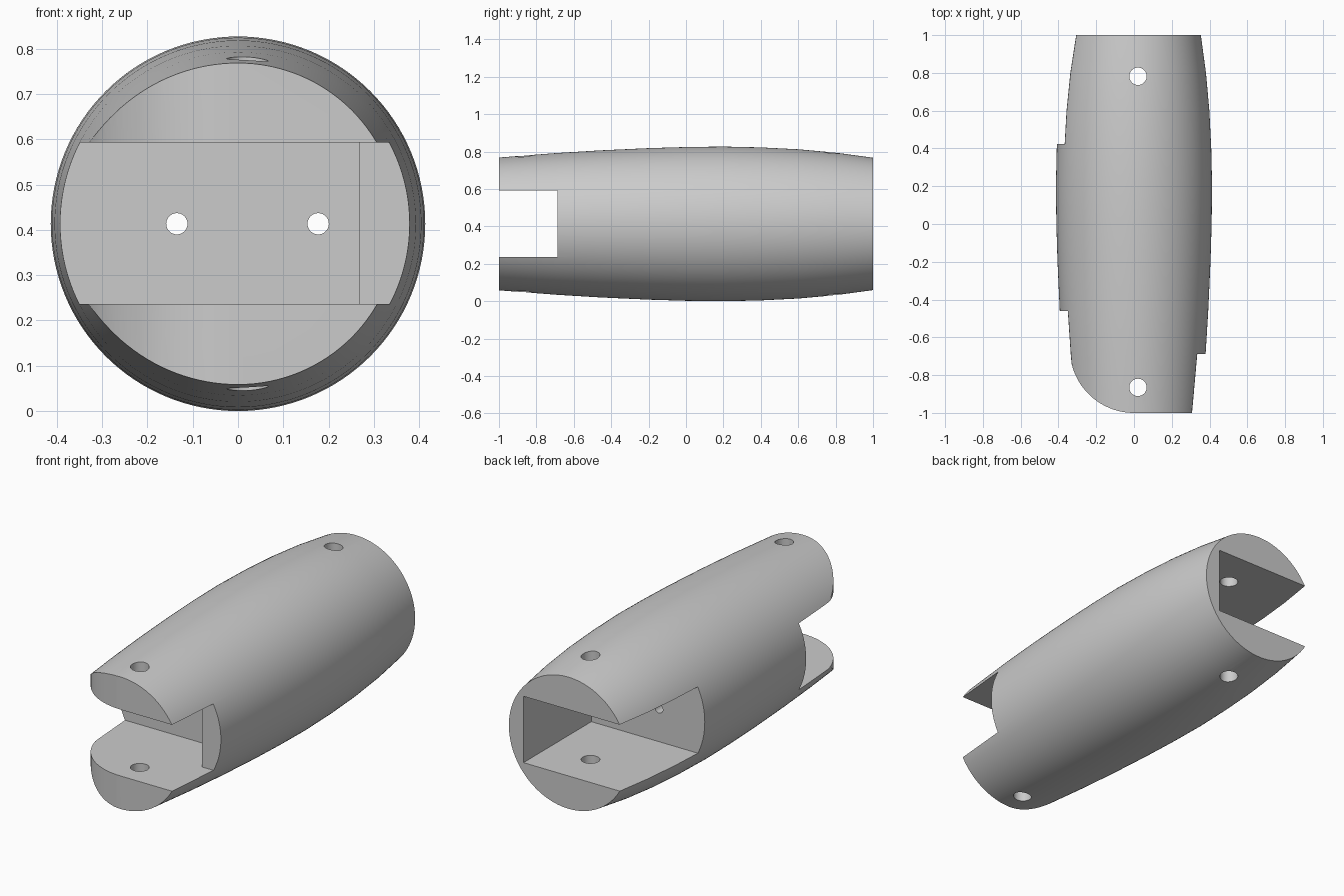
import bpy
import bmesh
import math
from mathutils import Matrix, Vector

cube = bpy.data.objects.get("Cube")
if cube:
    bpy.data.objects.remove(cube, do_unlink=True)

MID = 0.4135          # height of the long axis
SLOT = (0.236, 0.593)  # bottom and top of both end slots
WALL = 0.267          # inner face of the side wall

grey = bpy.data.materials.new("plain grey")
grey.use_nodes = True
colour = (0.6, 0.6, 0.6, 1)
grey.diffuse_color = colour
grey.node_tree.nodes["Principled BSDF"].inputs["Base Color"].default_value = colour


def make_object(name, bm):
    bmesh.ops.recalc_face_normals(bm, faces=bm.faces)
    mesh = bpy.data.meshes.new(name)
    bm.to_mesh(mesh)
    bm.free()
    mesh.materials.append(grey)
    obj = bpy.data.objects.new(name, mesh)
    bpy.context.collection.objects.link(obj)
    return obj


def prism(name, outline, bottom, top):
    bm = bmesh.new()
    face = bm.faces.new([bm.verts.new((x, y, bottom)) for x, y in outline])
    up = bmesh.ops.extrude_face_region(bm, geom=[face])["geom"]
    bmesh.ops.translate(bm, vec=(0, 0, top - bottom),
                        verts=[v for v in up if isinstance(v, bmesh.types.BMVert)])
    return make_object(name, bm)


def drill(name, centre, radius, depth, axis):
    bm = bmesh.new()
    turn = Matrix.Rotation(math.pi / 2, 4, "X") if axis == "Y" else Matrix()
    bmesh.ops.create_cone(bm, cap_ends=True, segments=32, radius1=radius, radius2=radius,
                          depth=depth, matrix=Matrix.Translation(Vector(centre)) @ turn)
    return make_object(name, bm)


# Barrel body: rings along y, bulging in the middle
profile = [(-1, .355), (-.69, .379), (-.46, .393), (-.2, .405), (0, .411),
           (.2, .4135), (.4, .409), (.6, .399), (.8, .381), (1, .354)]
SIDES = 128
bm = bmesh.new()
rings = []
for y, r in profile:
    angles = [2 * math.pi * i / SIDES for i in range(SIDES)]
    rings.append([bm.verts.new((r * math.cos(a), y, MID + r * math.sin(a))) for a in angles])
for a, b in zip(rings, rings[1:]):
    for i in range(SIDES):
        j = (i + 1) % SIDES
        bm.faces.new((a[i], a[j], b[j], b[i]))
bm.faces.new(rings[0])
bm.faces.new(rings[-1])
body = make_object("barrel_body", bm)

# Cutters: stepped front slot, one-sided back slot, rounded front corner
front = [(-1, -2), (1, -2), (1, -.687), (WALL, -.687), (WALL, -.46), (-1, -.46)]
back = [(-1, .423), (WALL, .423), (WALL, 2), (-1, 2)]
R = 0.34
arc = [(-R * math.sin(t), R - 1 - R * math.cos(t))
       for t in (math.pi / 2 * i / 24 for i in range(25))]
corner = arc + [(-.7, R - 1), (-.7, -1.3), (0, -1.3)]
cutters = [prism("front_slot_cutter", front, *SLOT),
           prism("back_slot_cutter", back, *SLOT),
           prism("corner_cutter", corner, -.5, 1.5)]

# Cutters: vertical pin holes and lengthwise wire holes
for y in (-.865, .782):
    cutters.append(drill("pin_hole_cutter", (.021, y, MID), .046, 2, "Z"))
for x in (-.135, .177):
    cutters.append(drill("wire_hole_cutter", (x, 0, MID), .0235, 1.5, "Y"))

for cutter in cutters:
    cutter.hide_render = True
    mod = body.modifiers.new(cutter.name, "BOOLEAN")
    mod.operation = "DIFFERENCE"
    mod.solver = "EXACT"
    mod.object = cutter

# Bake the cuts, drop the cutters, smooth the curved skin
bpy.ops.object.select_all(action="DESELECT")
body.select_set(True)
bpy.context.view_layer.objects.active = body
for mod in list(body.modifiers):
    bpy.ops.object.modifier_apply(modifier=mod.name)
for cutter in cutters:
    bpy.data.objects.remove(cutter, do_unlink=True)
bpy.ops.object.shade_smooth_by_angle(angle=math.radians(30))
